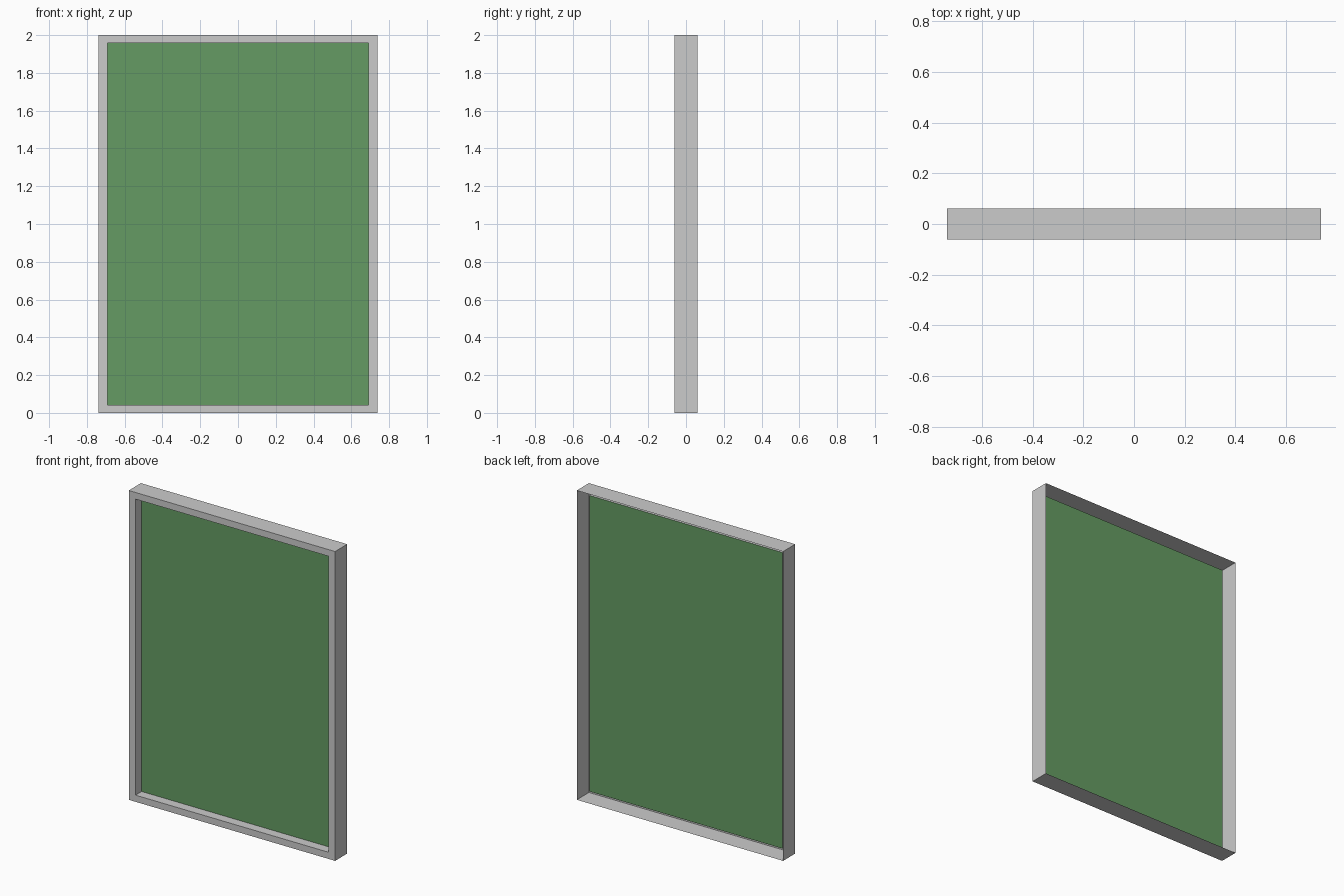
import bpy
import bmesh

if "Cube" in bpy.data.objects:
    bpy.data.objects.remove(bpy.data.objects["Cube"])

HALF_W, HEIGHT, HALF_D = 0.738, 2.0, 0.062   # outer size
LIP_X, LIP_Z = 0.048, 0.043                  # width of the front lip
PANEL_Y = 0.0                                # depth of the recessed panel


def ring(bm, inset_x, inset_z, y):
    """Rectangular loop of vertices at depth y, counter-clockwise from the front."""
    x, z0, z1 = HALF_W - inset_x, inset_z, HEIGHT - inset_z
    return [bm.verts.new((px, y, pz))
            for px, pz in ((-x, z0), (x, z0), (x, z1), (-x, z1))]


def finish(bm, name):
    mesh = bpy.data.meshes.new(name)
    bm.to_mesh(mesh)
    bm.free()
    obj = bpy.data.objects.new(name, mesh)
    bpy.context.collection.objects.link(obj)
    return obj


# Thin-walled frame, open at the back: outer walls, front lip, inner reveal
bm = bmesh.new()
rings = [ring(bm, 0, 0, HALF_D),
         ring(bm, 0, 0, -HALF_D),
         ring(bm, LIP_X, LIP_Z, -HALF_D),
         ring(bm, LIP_X, LIP_Z, PANEL_Y)]
for a, b in zip(rings, rings[1:]):
    for i in range(4):
        j = (i + 1) % 4
        bm.faces.new((a[i], a[j], b[j], b[i]))
# Make the lip face forward, and the rest follow it
bm.normal_update()
lip = next(f for f in bm.faces if abs(f.normal.y) > 0.9)
if lip.normal.y > 0:
    bmesh.ops.reverse_faces(bm, faces=bm.faces[:])
finish(bm, "frame")

# Recessed green panel
bm = bmesh.new()
bm.faces.new(ring(bm, LIP_X, LIP_Z, PANEL_Y))
panel = finish(bm, "panel")
green = bpy.data.materials.new("green")
green.diffuse_color = (0.13, 0.33, 0.125, 1)
green.use_nodes = True
green.node_tree.nodes["Principled BSDF"].inputs["Base Color"].default_value = green.diffuse_color
panel.data.materials.append(green)
